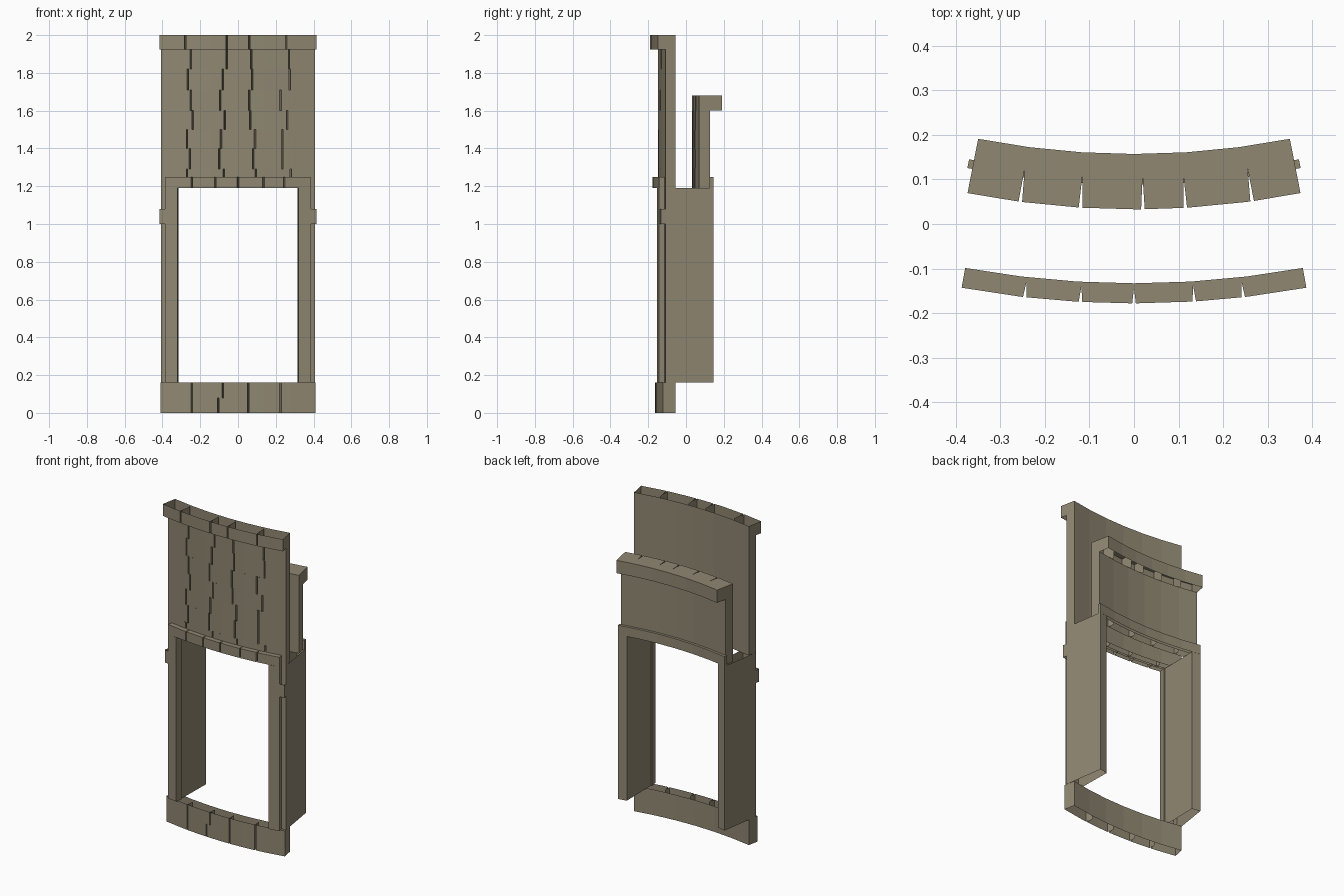
import bpy
import math

default_cube = bpy.data.objects.get("Cube")
if default_cube:
    bpy.data.objects.remove(default_cube, do_unlink=True)

# Single stone colour
stone = bpy.data.materials.new("weathered_stone")
stone.use_nodes = True
stone_colour = (0.28, 0.245, 0.17, 1)
stone.diffuse_color = stone_colour
stone.node_tree.nodes["Principled BSDF"].inputs["Base Color"].default_value = stone_colour

CENTRE_Y = 1.97      # all masonry is concentric about this point
SPAN = 0.194         # half angle of the curved walls
SEGMENTS = 6


def polar(radius, angle):
    return radius * math.sin(angle), CENTRE_Y - radius * math.cos(angle)


def curved_outline(outer, inner, span, joints, depth, half_gap=0.004):
    """Counterclockwise plan of a curved course with wedge joints in its front."""
    grid = [span * (2 * i / SEGMENTS - 1) for i in range(SEGMENTS + 1)]
    gap = half_gap / outer
    cracks = [math.asin(x / outer) for x in joints]
    front = [(a, outer) for a in grid if all(abs(a - c) > 2 * gap for c in cracks)]
    for c in cracks:
        front += [(c - gap, outer), (c, outer - depth), (c + gap, outer)]
    front.sort()
    return ([polar(r, a) for a, r in front] +
            [polar(inner, a) for a in reversed(grid)])


def add_course(verts, faces, outline, low, high, top=False):
    """Append an open shell of stone, optionally with a top face."""
    start, count = len(verts), len(outline)
    verts += [(x, y, z) for z in (low, high) for x, y in outline]
    for i in range(count):
        j = (i + 1) % count
        faces.append((start + i, start + j, start + count + j, start + count + i))
    if top:
        faces.append(tuple(range(start + count, start + 2 * count)))


def make_object(name, verts, faces):
    mesh = bpy.data.meshes.new(name)
    mesh.from_pydata(verts, [], faces)
    mesh.materials.append(stone)
    mesh.update()
    obj = bpy.data.objects.new(name, mesh)
    bpy.context.collection.objects.link(obj)
    return obj


def curved_part(name, outer, inner, courses, span=SPAN, depth=0.045, top=False):
    """Stack of curved courses, each given as (low, high, joint positions)."""
    verts, faces = [], []
    for low, high, joints in courses:
        outline = curved_outline(outer, inner, span, joints, depth)
        add_course(verts, faces, outline, low, high, top)
    return make_object(name, verts, faces)


def straight_part(name, outline, low, high, courses=1, top=False):
    verts, faces = [], []
    step = (high - low) / courses
    for i in range(courses):
        add_course(verts, faces, outline, low + i * step, low + (i + 1) * step,
                   top and i == courses - 1)
    return make_object(name, verts, faces)


def mirrored_pair(name, outline, low, high, courses=1, top=False):
    straight_part("left_" + name, outline, low, high, courses, top)
    flipped = [(-x, y) for x, y in reversed(outline)]
    straight_part("right_" + name, flipped, low, high, courses, top)


# Radii of the front and back masonry
FRONT_FACE, FRONT_BACK = 2.118, 2.063
REAR_FACE, REAR_BACK = 1.937, 1.878
SILL, HEAD, BAND = 0.16, 1.19, 1.25

# Threshold of two courses
curved_part("threshold", 2.133, FRONT_BACK, [
    (0, SILL / 2, (-0.245, -0.105, 0.055, 0.225)),
    (SILL / 2, SILL, (-0.245, -0.08, 0.055, 0.225))])

# Tall front wall with staggered joints
curved_part("front_wall", FRONT_FACE, FRONT_BACK, [
    (HEAD, 1.29, (-0.27, -0.075, 0.095, 0.28)),
    (1.29, 1.4, (-0.255, -0.1, 0.08, 0.235)),
    (1.4, 1.5, (-0.27, -0.09, 0.09, 0.235)),
    (1.5, 1.6, (-0.24, -0.07, 0.065, 0.26)),
    (1.6, 1.71, (-0.25, -0.095, 0.06, 0.225)),
    (1.71, 1.82, (-0.265, -0.08, 0.075, 0.275)),
    (1.82, 1.925, (-0.25, -0.06, 0.07, 0.27))])
curved_part("front_coping", 2.16, FRONT_BACK,
            [(1.925, 2, (-0.28, -0.06, 0.06, 0.255))], depth=0.08)

# Lintel trim over the front opening
curved_part("front_lintel", 2.148, 2.103,
            [(HEAD, BAND, (-0.245, -0.12, 0, 0.135, 0.245))],
            span=0.181, depth=0.035, top=True)

# Lower rear wall with its coping and lintel
rear_step = (1.6 - HEAD) / 4
curved_part("rear_wall", REAR_FACE, REAR_BACK, [
    (HEAD + i * rear_step, HEAD + (i + 1) * rear_step,
     (-0.24, -0.08, 0.09, 0.25) if i % 2 else (-0.26, -0.1, 0.06, 0.23))
    for i in range(4)])
curved_part("rear_coping", REAR_FACE, 1.813,
            [(1.6, 1.68, (-0.255, -0.12, 0.02, 0.115, 0.265))],
            depth=0.075, top=True)
curved_part("rear_lintel", 1.882, 1.862, [(HEAD, BAND, ())], span=0.2, top=True)

# Deep side walls of the passage
side_plan = [polar(FRONT_FACE, 0.152), polar(FRONT_FACE, SPAN),
             (0.37, 0.145), (0.316, 0.135)]
mirrored_pair("side_wall", side_plan, SILL, HEAD, courses=12)

# Raised trim down both front jambs
jamb_plan = [polar(2.148, 0.15), polar(2.148, 0.181),
             polar(2.103, 0.181), polar(2.103, 0.15)]
mirrored_pair("front_jamb", jamb_plan, SILL, HEAD, courses=12)

# Small projecting blocks at the outer corners
block_plan = [(0.386, -0.138), (0.415, -0.133), (0.41, -0.105), (0.382, -0.11)]
mirrored_pair("corner_block", block_plan, 1.0, 1.08)
